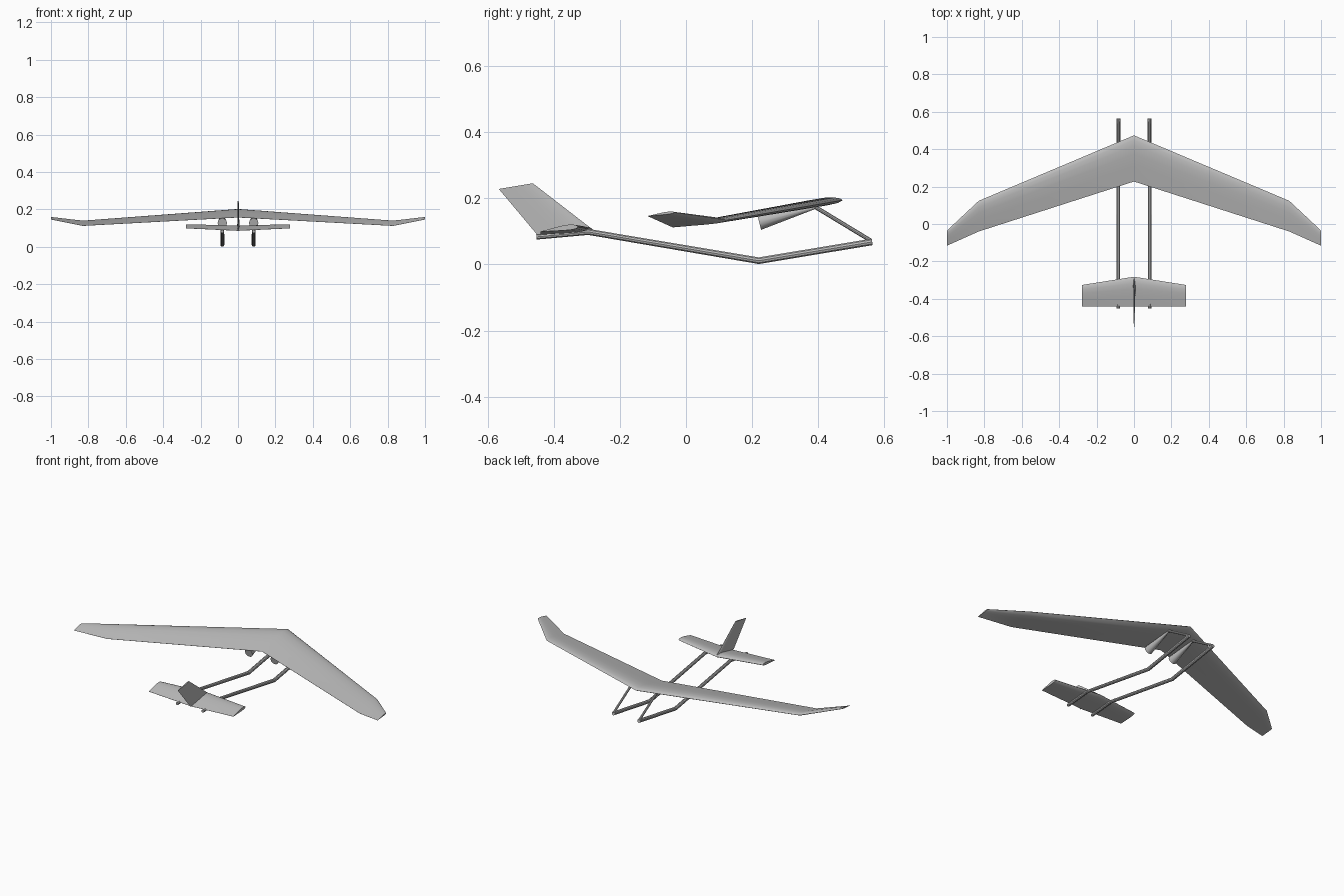
import bpy, bmesh, math
from mathutils import Vector

if "Cube" in bpy.data.objects:
    bpy.data.objects.remove(bpy.data.objects["Cube"])

grey = bpy.data.materials.new("light_grey")
grey.diffuse_color = (0.5, 0.5, 0.5, 1)
grey.use_nodes = True
grey.node_tree.nodes["Principled BSDF"].inputs["Base Color"].default_value = grey.diffuse_color

# airfoil outline: (fraction of chord from leading edge, height / half thickness)
AIRFOIL = [(0, 0), (0.03, 0.5), (0.1, 0.95), (0.22, 1.25), (0.4, 1.2), (0.65, 0.75),
           (1, 0.04), (1, -0.04), (0.65, -0.35), (0.4, -0.6), (0.2, -0.7), (0.06, -0.5)]


def loft(name, rings, angle=35):
    """Skin a row of equal-length point rings and cap both ends."""
    bm = bmesh.new()
    rows = [[bm.verts.new(p) for p in ring] for ring in rings]
    n = len(rows[0])
    for a, b in zip(rows, rows[1:]):
        for i in range(n):
            j = (i + 1) % n
            bm.faces.new((a[i], a[j], b[j], b[i]))
    bm.faces.new(rows[0])
    bm.faces.new(rows[-1])
    bmesh.ops.recalc_face_normals(bm, faces=bm.faces)
    mesh = bpy.data.meshes.new(name)
    bm.to_mesh(mesh)
    bm.free()
    mesh.materials.append(grey)
    obj = bpy.data.objects.new(name, mesh)
    bpy.context.collection.objects.link(obj)
    bpy.ops.object.select_all(action='DESELECT')
    obj.select_set(True)
    bpy.context.view_layer.objects.active = obj
    bpy.ops.object.shade_smooth_by_angle(angle=math.radians(angle))
    return obj


def section(lead, trail, half, normal):
    """Airfoil ring between a leading and a trailing point."""
    lead, trail, normal = Vector(lead), Vector(trail), Vector(normal)
    return [lead.lerp(trail, t) + normal * (h * half) for t, h in AIRFOIL]


def surface(name, stations):
    """Symmetric lifting surface from (x, lead yz, trail yz, half thickness)."""
    full = [(-x, l, t, h) for x, l, t, h in reversed(stations[1:])] + stations
    loft(name, [section((x, *l), (x, *t), h, (0, 0, 1)) for x, l, t, h in full])


def tube(name, x, path, radii, sides=10):
    """Mitred tube along a (y, z) path at constant x."""
    pts = [Vector((x, *p)) for p in path]
    rings = []
    for i, p in enumerate(pts):
        d0 = (p - pts[max(i - 1, 0)]).normalized()
        d1 = (pts[min(i + 1, len(pts) - 1)] - p).normalized()
        up = (d0 + d1).normalized().cross(Vector((1, 0, 0)))
        rings.append([p + radii[i] * (Vector((math.cos(a), 0, 0)) + up * math.sin(a))
                      for a in (2 * math.pi * k / sides for k in range(sides))])
    loft(name, rings)


# swept wing with drooping panels and upturned tips
surface("wing", [
    (0, (0.474, 0.194), (0.227, 0.157), 0.0125),
    (0.83, (0.124, 0.134), (-0.04, 0.112), 0.0085),
    (1.0, (-0.035, 0.157), (-0.116, 0.146), 0.004),
])

# tailplane with slight dihedral
surface("tailplane", [
    (0, (-0.282, 0.105), (-0.44, 0.086), 0.0105),
    (0.278, (-0.326, 0.113), (-0.44, 0.099), 0.0085),
])

# swept vertical fin
loft("tail_fin", [
    section((0, -0.283, 0.106), (0, -0.447, 0.086), 0.006, (1, 0, 0)),
    section((0, -0.463, 0.245), (0, -0.566, 0.228), 0.004, (1, 0, 0)),
])

# twin booms, diagonal struts and tapered pods under the wing
for side, x in (("left", -0.084), ("right", 0.084)):
    tube(side + "_boom", x, [(0.563, 0.068), (0.22, 0.011), (-0.295, 0.098), (-0.452, 0.083)],
         [0.0105, 0.0105, 0.0095, 0.0085])
    tube(side + "_strut", x, [(0.56, 0.071), (0.39, 0.174)], [0.0065, 0.0065])
    tube(side + "_pod", x, [(0.4, 0.174), (0.221, 0.128)], [0.003, 0.025], 14)
